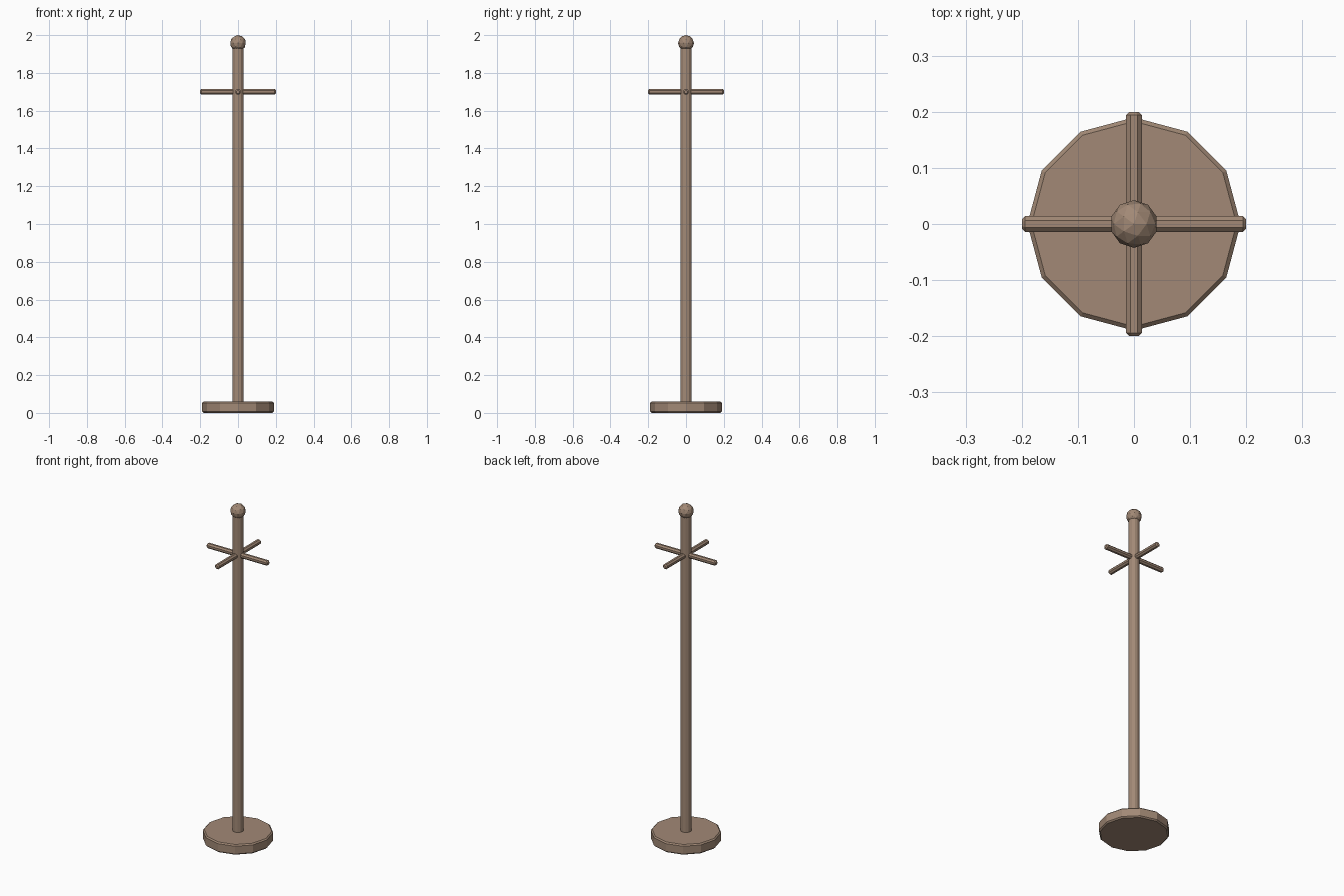
import bpy, bmesh
from math import pi
from mathutils import Matrix

if "Cube" in bpy.data.objects:
    bpy.data.objects.remove(bpy.data.objects["Cube"])

wood = bpy.data.materials.new("wood")
wood.diffuse_color = (0.36, 0.25, 0.18, 1)
wood.use_nodes = True
wood.node_tree.nodes["Principled BSDF"].inputs["Base Color"].default_value = wood.diffuse_color


def finish(name, bm):
    mesh = bpy.data.meshes.new(name)
    bm.to_mesh(mesh)
    bm.free()
    mesh.materials.append(wood)
    obj = bpy.data.objects.new(name, mesh)
    bpy.context.collection.objects.link(obj)


def rod(name, radius, length, sides, matrix, bevel=0.0, turn=0.0):
    """Faceted cylinder with chamfered end rims."""
    bm = bmesh.new()
    bmesh.ops.create_cone(bm, cap_ends=True, segments=sides, radius1=radius,
                          radius2=radius, depth=length,
                          matrix=Matrix.Rotation(turn, 4, 'Z'))
    if bevel:
        rims = [e for e in bm.edges
                if abs(e.verts[0].co.z - e.verts[1].co.z) < 1e-5]
        bmesh.ops.bevel(bm, geom=rims, offset=bevel, segments=1,
                        profile=0.5, affect='EDGES')
    bm.transform(matrix)
    finish(name, bm)


def at(z):
    return Matrix.Translation((0, 0, z))


# Round foot and upright
rod("base", 0.19, 0.06, 12, at(0.03), bevel=0.007)
rod("pole", 0.03, 1.91, 12, at(0.995))

# Two crossed pegs
for name, axis in (("peg_side_to_side", 'Y'), ("peg_front_to_back", 'X')):
    rod(name, 0.0155, 0.40, 8, at(1.70) @ Matrix.Rotation(pi / 2, 4, axis),
        bevel=0.006, turn=pi / 8)

# Ball finial
bm = bmesh.new()
bmesh.ops.create_icosphere(bm, subdivisions=2, radius=0.0425, matrix=at(1.9575))
finish("finial", bm)
